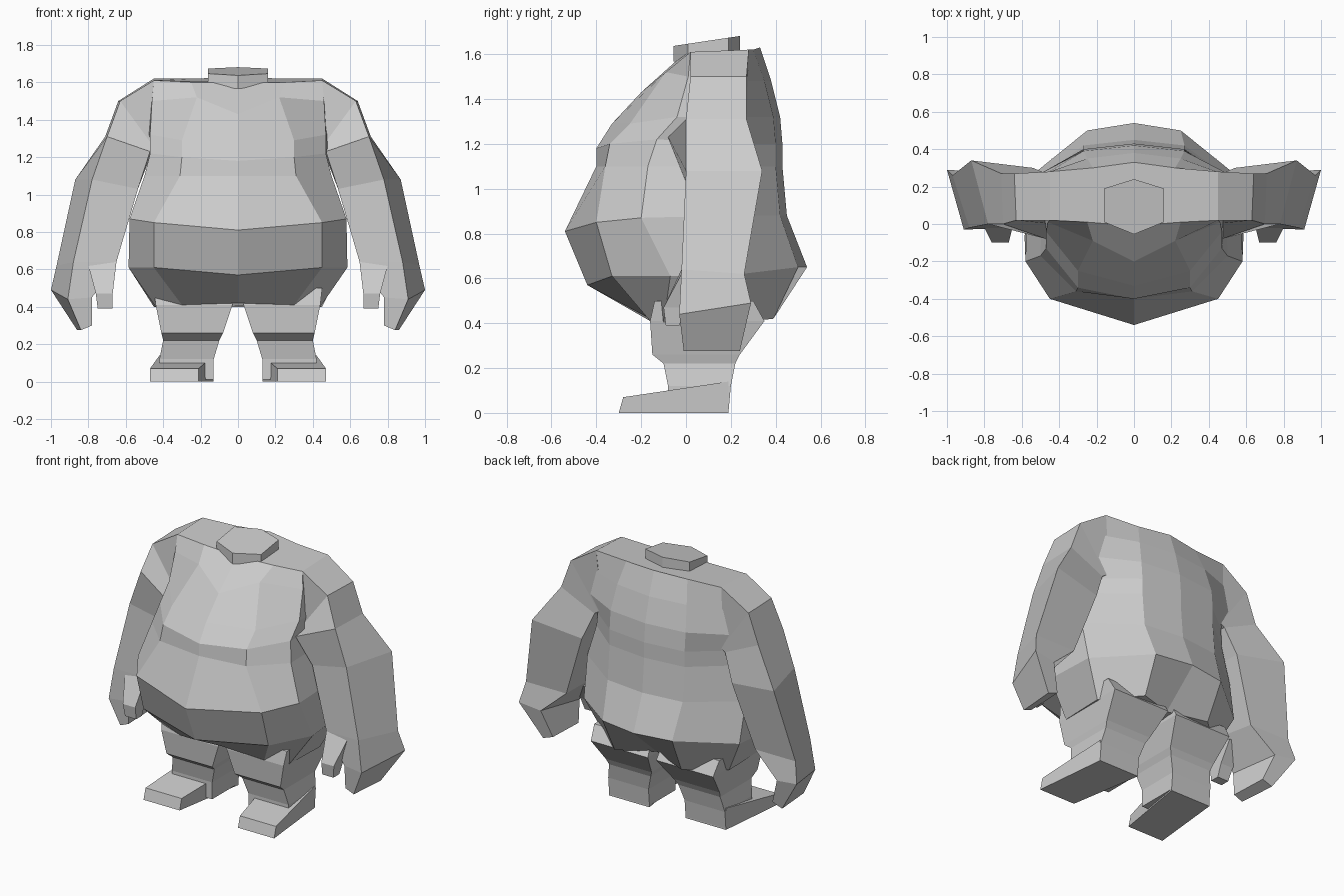
import bpy
import bmesh

default_cube = bpy.data.objects.get("Cube")
if default_cube:
    bpy.data.objects.remove(default_cube, do_unlink=True)

# One plain grey for the whole figure
grey = bpy.data.materials.new("plain grey")
grey.use_nodes = True
grey.diffuse_color = (.6, .6, .6, 1)
shader = next(n for n in grey.node_tree.nodes if n.type == "BSDF_PRINCIPLED")
shader.inputs["Base Color"].default_value = grey.diffuse_color


def loft(name, rings, mirrored=False):
    """Skin a stack of equal-sized rings, cap both ends, optionally mirror in x."""
    bm = bmesh.new()
    stack = [[bm.verts.new(point) for point in ring] for ring in rings]
    for lower, upper in zip(stack, stack[1:]):
        count = len(lower)
        for i in range(count):
            j = (i + 1) % count
            bm.faces.new((lower[i], lower[j], upper[j], upper[i]))
    bm.faces.new(stack[0])
    bm.faces.new(stack[-1])
    bmesh.ops.recalc_face_normals(bm, faces=bm.faces)
    mesh = bpy.data.meshes.new(name)
    bm.to_mesh(mesh)
    bm.free()
    mesh.materials.append(grey)
    obj = bpy.data.objects.new(name, mesh)
    bpy.context.scene.collection.objects.link(obj)
    if mirrored:
        obj.modifiers.new("mirror to other side", "MIRROR").use_mirror_merge = False
    return obj


def close_half(half):
    """Turn a half ring, centre front to centre back, into a full ring."""
    return half + [(-x, y, z) for x, y, z in reversed(half[1:-1])]


def box_ring(x_in, x_out, y_front, y_back, z):
    return [(x_in, y_front, z), (x_out, y_front, z), (x_out, y_back, z), (x_in, y_back, z)]


# Torso: vertical columns of points, each from the crotch up to the shoulders
belly_centre = [(0, -.16, .42), (0, -.44, .57), (0, -.54, .81), (0, -.4, 1.1),
                (0, -.4, 1.18), (0, -.33, 1.29), (0, -.2, 1.43), (0, -.01, 1.6)]
belly_corner = [(.3, -.16, .41), (.45, -.33, .61), (.45, -.4, .85), (.31, -.36, 1.1),
                (.3, -.34, 1.2), (.3, -.25, 1.29), (.22, -.09, 1.52), (.25, .01, 1.6)]
flank_front = [(.44, -.1, .4), (.585, -.07, .61), (.58, -.2, .87), (.5, -.17, 1.1),
               (.47, -.13, 1.22), (.47, -.04, 1.32), (.46, .01, 1.5), (.45, .02, 1.61)]
flank_back = [(.45, .2, .4), (.56, .25, .62), (.57, .2, .88), (.49, .22, 1.1),
              (.46, .25, 1.2), (.5, .27, 1.32), (.47, .27, 1.48), (.45, .28, 1.62)]
back_corner = [(.24, .39, .42), (.25, .5, .65), (.27, .42, .88), (.27, .4, 1.1),
               (.27, .4, 1.2), (.27, .39, 1.32), (.25, .35, 1.48), (.22, .3, 1.62)]
spine = [(0, .3, .44), (0, .54, .65), (0, .45, .88), (0, .43, 1.1),
         (0, .43, 1.2), (0, .42, 1.32), (0, .38, 1.48), (0, .33, 1.63)]
columns = (belly_centre, belly_corner, flank_front, flank_back, back_corner, spine)
loft("torso", [close_half(list(half)) for half in zip(*columns)])

# Neck: a low, backward rising hexagonal stub
neck_half = [(0, -.055), (.16, .01), (.16, .19), (0, .24)]
loft("neck", [close_half([(x, y, base + .15 * y) for x, y in neck_half])
              for base in (1.575, 1.645)])

# Arms: rings run inner front, outer front, outer back, inner back
shoulder_root = [(.42, .02, 1.25), (.45, .02, 1.61), (.45, .28, 1.62), (.42, .27, 1.25)]
shoulder = [(.44, 0, 1.24), (.63, .02, 1.5), (.64, .27, 1.5), (.44, .27, 1.22)]
upper_arm = [(.47, -.08, 1.23), (.7, 0, 1.31), (.71, .27, 1.31), (.47, .27, 1.2)]
elbow = [(.535, 0, 1.03), (.78, 0, 1.08), (.87, .34, 1.08), (.54, .3, 1.03)]
wrist = [(.65, -.02, .64), (.88, -.02, .64), (.97, .26, .62), (.68, .26, .62)]
knuckles = [(.78, -.02, .45), (.91, -.03, .44), (1, .29, .49), (.85, .28, .47)]
fingertips = [(.78, -.01, .3), (.84, -.01, .275), (.86, .24, .275), (.79, .24, .3)]
loft("arms", [shoulder_root, shoulder, upper_arm, elbow, wrist, knuckles, fingertips],
     mirrored=True)

# Thumbs
thumb_base = [(.65, -.02, .64), (.8, -.02, .62), (.8, .08, .6), (.67, .08, .6)]
thumb_joint = box_ring(.67, .76, -.1, 0, .47)
thumb_tip = box_ring(.67, .75, -.09, -.03, .39)
loft("thumbs", [thumb_base, thumb_joint, thumb_tip], mirrored=True)

# Legs: short tapering trousers with a step above the ankle
hip = box_ring(.04, .45, -.14, .3, .5)
thigh = box_ring(.03, .44, -.16, .35, .41)
hem = box_ring(.08, .41, -.15, .24, .26)
shin = box_ring(.1, .4, -.1, .22, .22)
ankle = box_ring(.13, .42, -.08, .2, .12)
heel = box_ring(.13, .42, -.08, .19, .01)
loft("legs", [hip, thigh, hem, shin, ankle, heel], mirrored=True)

# Feet: wedges turned slightly outwards
sole = [(.21, -.3, 0), (.47, -.3, 0), (.42, .19, 0), (.13, .19, 0)]
instep = [(.21, -.28, .07), (.47, -.28, .07), (.42, .19, .14), (.13, .19, .14)]
loft("feet", [sole, instep], mirrored=True)
